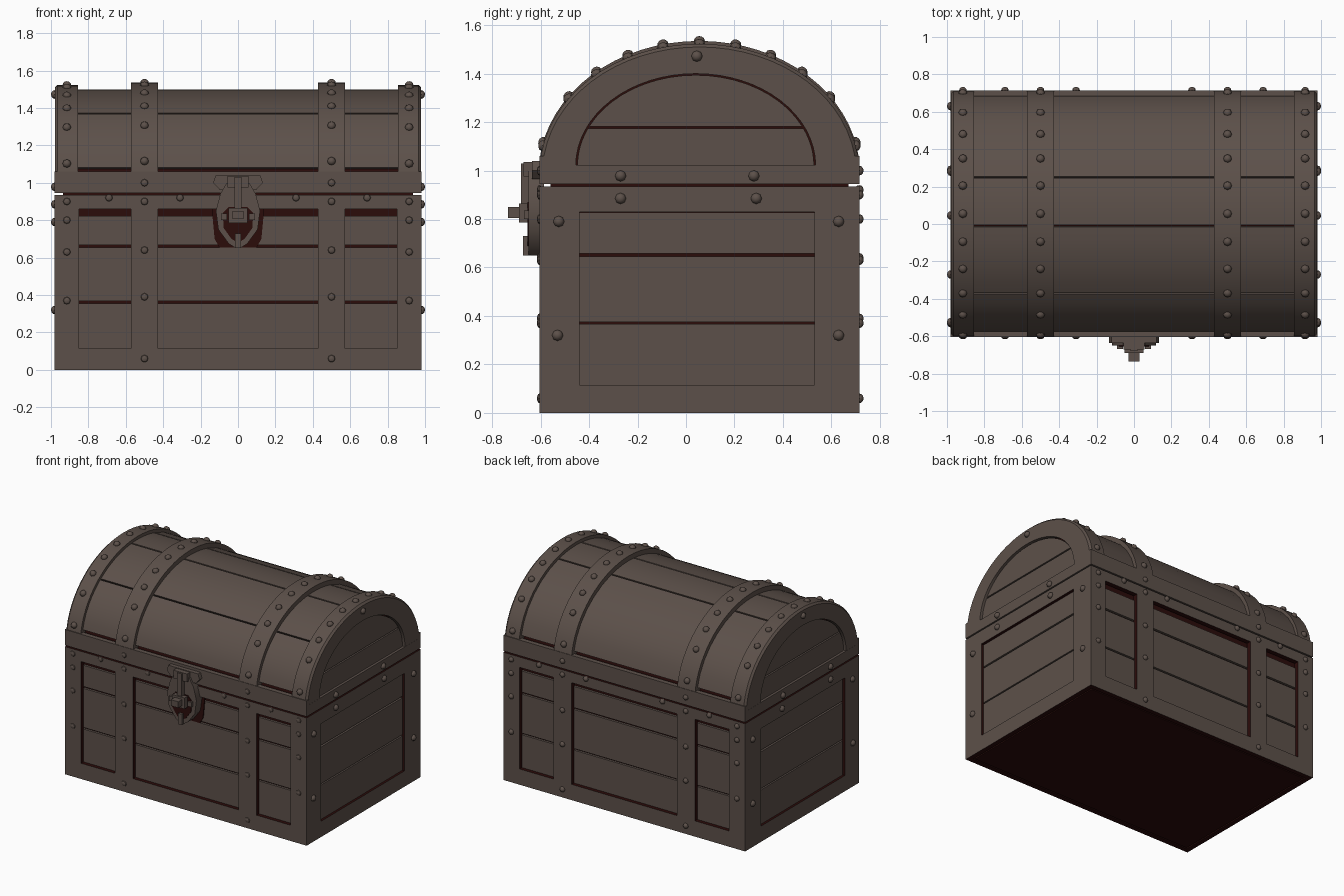
import bpy, bmesh, math
from mathutils import Vector, Matrix

if "Cube" in bpy.data.objects:
    bpy.data.objects.remove(bpy.data.objects["Cube"])

CY, CZ = 0.055, 0.99            # centre of the chest in y, spring line of the lid
Y0, Y1, X = -0.605, 0.715, 0.98  # outer shell
PI = math.pi


def material(name, col):
    m = bpy.data.materials.new(name)
    m.diffuse_color = (*col, 1)
    m.use_nodes = True
    m.node_tree.nodes["Principled BSDF"].inputs["Base Color"].default_value = m.diffuse_color
    return m


WOOD = material("grey_brown_wood", (0.108, 0.081, 0.068))
DARK = material("dark_red_gap", (0.024, 0.0035, 0.003))


def finish(name, bm, mat=WOOD, dark_rule=None, angle=35):
    bmesh.ops.recalc_face_normals(bm, faces=bm.faces)
    if dark_rule:
        for f in bm.faces:
            f.material_index = int(dark_rule(f))
    me = bpy.data.meshes.new(name)
    bm.to_mesh(me)
    bm.free()
    me.materials.append(mat)
    if dark_rule:
        me.materials.append(DARK)
    me.shade_smooth()
    me.set_sharp_from_angle(angle=math.radians(angle))
    ob = bpy.data.objects.new(name, me)
    bpy.context.collection.objects.link(ob)
    return ob


def box(bm, x0, x1, y0, y1, z0, z1):
    m = Matrix.Translation(((x0 + x1) / 2, (y0 + y1) / 2, (z0 + z1) / 2))
    bmesh.ops.create_cube(bm, size=1, matrix=m @ Matrix.Diagonal((x1 - x0, y1 - y0, z1 - z0, 1)))


def prism(bm, pts, axis, lo, hi):
    """Extrude a 2D outline along x (outline y,z) or y (outline x,z)."""
    def p(d, q):
        return (d, q[0], q[1]) if axis == "x" else (q[0], d, q[1])
    a = [bm.verts.new(p(lo, q)) for q in pts]
    b = [bm.verts.new(p(hi, q)) for q in pts]
    bm.faces.new(a)
    bm.faces.new(b)
    for i in range(len(pts)):
        j = (i + 1) % len(pts)
        bm.faces.new((a[i], a[j], b[j], b[i]))


def span(a, b, n):
    return [a + (b - a) * i / n for i in range(n + 1)]


def arc(a, b, ts, cy=CY, cz=CZ):
    return [(cy - a * math.cos(t), cz + b * math.sin(t)) for t in ts]


def loft(bm, sections):
    """Closed loop of (x, outline) sections swept along the arch."""
    rows = [[bm.verts.new((x, y, z)) for y, z in pts] for x, pts in sections]
    n = len(rows)
    for k in range(n):
        r, s = rows[k], rows[(k + 1) % n]
        for i in range(len(r) - 1):
            bm.faces.new((r[i], r[i + 1], s[i + 1], s[i]))
    bm.faces.new([r[0] for r in rows])
    bm.faces.new([r[-1] for r in rows])


# dark inner core of body and lid
bm = bmesh.new()
box(bm, -0.935, 0.935, Y0 + 0.045, Y1 - 0.045, 0.0, 1.0)
prism(bm, arc(0.605, 0.475, span(0, PI, 32)), "x", -0.943, 0.943)
finish("dark_core", bm, DARK)

# body frame: rails, corner posts and straps, with dark inner edges
T = 0.035
bm = bmesh.new()
for ya, yb in ((Y0, Y0 + T), (Y1 - T, Y1)):
    box(bm, -X, X, ya, yb, 0, 0.115)
    box(bm, -X, X, ya, yb, 0.86, 0.935)
    for s in (-1, 1):
        for u, v in ((0.85, X), (0.428, 0.573)):
            box(bm, min(s * u, s * v), max(s * u, s * v), ya, yb, 0.115, 0.86)
for s in (-1, 1):
    xa, xb = sorted((s * (X - T), s * X))
    box(bm, xa, xb, Y0 + T, Y1 - T, 0, 0.115)
    box(bm, xa, xb, Y0 + T, Y1 - T, 0.83, 0.935)
    box(bm, xa, xb, Y0 + T, -0.44, 0.115, 0.83)
    box(bm, xa, xb, 0.53, Y1 - T, 0.115, 0.83)


def inner_edge(f):
    c = f.calc_center_median()
    return not (abs(c.x) > X - 0.002 or c.y < Y0 + 0.002 or c.y > Y1 - 0.002)


finish("body_frame", bm, WOOD, inner_edge)

# body planks
bm = bmesh.new()
for z0, z1 in ((0.1, 0.355), (0.367, 0.653), (0.667, 0.822)):
    box(bm, -0.93, 0.93, Y0 + 0.028, Y0 + 0.06, z0, z1)
    box(bm, -0.93, 0.93, Y1 - 0.06, Y1 - 0.028, z0, z1)
for z0, z1 in ((0.1, 0.366), (0.376, 0.645), (0.657, 0.826)):
    for s in (-1, 1):
        xa, xb = sorted((s * 0.92, s * 0.962))
        box(bm, xa, xb, -0.5, 0.6, z0, z1)
finish("body_planks", bm)

# lid planks, split at the seams
A, B = 0.64, 0.51
cuts = [0.17] + [math.acos((CY - y) / A) for y in (-0.37, -0.01, 0.25)] + [PI - 0.17]
bm = bmesh.new()
for t0, t1 in zip(cuts, cuts[1:]):
    ts = span(t0 + 0.008, t1 - 0.008, 6)
    o, i = arc(A, B, ts), arc(0.595, 0.465, ts)
    loft(bm, [(-0.9, i), (-0.9, o), (0.9, o), (0.9, i)])
finish("lid_planks", bm)

# lid bottom rails
bm = bmesh.new()
box(bm, -X, X, Y0, Y0 + T, 0.945, 1.06)
box(bm, -X, X, Y1 - T, Y1, 0.945, 1.06)
for s in (-1, 1):
    xa, xb = sorted((s * (X - T), s * X))
    box(bm, xa, xb, Y0 + T, Y1 - T, 0.945, 1.022)
finish("lid_rails", bm)

# lid end arches: strap, rounded edge and end frame in one sweep
bm = bmesh.new()
ts, ti = span(0.056, PI - 0.056, 32), span(0, PI, 32)
for s in (-1, 1):
    inner = arc(0.495, 0.38, ti, 0.04, 1.02)
    loft(bm, [(s * 0.855, arc(0.6, 0.47, ts)), (s * 0.855, arc(0.66, 0.533, ts)),
              (s * 0.965, arc(0.66, 0.533, ts)), (s * 0.979, arc(0.647, 0.52, ts)),
              (s * 0.979, inner), (s * 0.943, inner)])
finish("lid_end_arches", bm)

# planks in the lid ends
bm = bmesh.new()
ta, tb = math.asin(0.153 / 0.375), math.asin(0.163 / 0.375)
for s in (-1, 1):
    for tl in (span(0.01, ta, 6) + span(PI - ta, PI - 0.01, 6), span(tb, PI - tb, 20)):
        prism(bm, arc(0.488, 0.374, tl, 0.04, 1.02), "x", s * 0.93, s * 0.964)
finish("lid_end_planks", bm)

# two middle straps over the lid
bm = bmesh.new()
ts = span(0.1, PI - 0.1, 32)
for x in (-0.573, 0.428):
    o, i = arc(0.663, 0.545, ts), arc(0.6, 0.47, ts)
    loft(bm, [(x, i), (x, o), (x + 0.145, o), (x + 0.145, i)])
finish("lid_middle_straps", bm)

# rivets
rivets = bmesh.new()


def rivet(pos, normal, r=0.023, h=0.02):
    q = Vector(normal).normalized().to_track_quat("Z", "Y").to_matrix().to_4x4()
    bmesh.ops.create_uvsphere(rivets, u_segments=8, v_segments=6, radius=1,
                              matrix=Matrix.Translation(pos) @ q @ Matrix.Diagonal((r, r, h, 1)))


for s in (-1, 1):
    for x, a, b in ((0.915, 0.66, 0.533), (0.5, 0.663, 0.545)):   # over the lid
        for d in (-0.645, -0.54, -0.425, -0.295, -0.15, 0, 0.15, 0.295, 0.425, 0.54, 0.645):
            t = math.acos(-d / a)
            y, z = arc(a, b, [t])[0]
            rivet((s * x, y, z), (0, -math.cos(t) / a, math.sin(t) / b))
    for y, n, h in ((Y0, -1, 0.01), (Y1, 1, 0.018)):              # front and back
        for x, z in ((0.5, 0.06), (0.5, 0.39), (0.5, 0.64), (0.5, 0.9), (0.5, 1.0),
                     (0.915, 0.37), (0.915, 0.63), (0.915, 0.8), (0.915, 0.9),
                     (0.31, 0.92), (0.69, 0.92)):
            rivet((s * x, y, z), (0, n, 0), 0.02, h)
    for y, z in ((-0.53, 0.32), (0.63, 0.32), (-0.525, 0.79), (0.63, 0.79), (-0.27, 0.885),
                 (0.29, 0.885), (-0.27, 0.978), (0.28, 0.978), (0.045, 1.472)):
        rivet((s * X, y, z), (s, 0, 0))                           # both ends
finish("rivets", rivets)

# dark cut-out behind the lock
bm = bmesh.new()
prism(bm, [(-0.14, 0.86), (0.14, 0.86), (0.125, 0.7), (0.1, 0.655), (-0.1, 0.655), (-0.125, 0.7)],
      "y", Y0 + 0.021, Y0 + 0.03)
finish("lock_recess", bm, DARK)


def mirrored(half):
    return half + [(-x, z) for x, z in reversed(half)]


# lock plate, with a dark keyhole area
bm = bmesh.new()
prism(bm, mirrored([(0.06, 1.0), (0.095, 0.94), (0.118, 0.85), (0.105, 0.75), (0.05, 0.675), (0.012, 0.65)]),
      "y", -0.65, -0.585)
finish("lock_plate", bm)
bm = bmesh.new()
prism(bm, mirrored([(0.05, 0.87), (0.08, 0.84), (0.078, 0.76), (0.035, 0.7), (0.01, 0.685)]),
      "y", -0.655, -0.648)
finish("lock_dark_inlay", bm, DARK)

# hasp bar, stem, boss and side pins
bm = bmesh.new()
prism(bm, mirrored([(0.12, 1.04), (0.133, 1.0), (0.1, 0.965)]), "y", -0.635, Y0 + 0.01)
box(bm, -0.055, 0.055, -0.67, -0.63, 0.975, 1.035)
box(bm, -0.02, 0.02, -0.68, -0.64, 0.86, 1.03)
box(bm, -0.05, 0.05, -0.69, -0.64, 0.785, 0.865)
box(bm, -0.03, 0.03, -0.735, -0.68, 0.805, 0.85)
box(bm, -0.015, 0.015, -0.672, -0.64, 0.65, 0.73)
for s in (-1, 1):
    box(bm, s * 0.075 - 0.015, s * 0.075 + 0.015, -0.668, -0.64, 0.8, 0.835)
finish("lock_hasp", bm)
